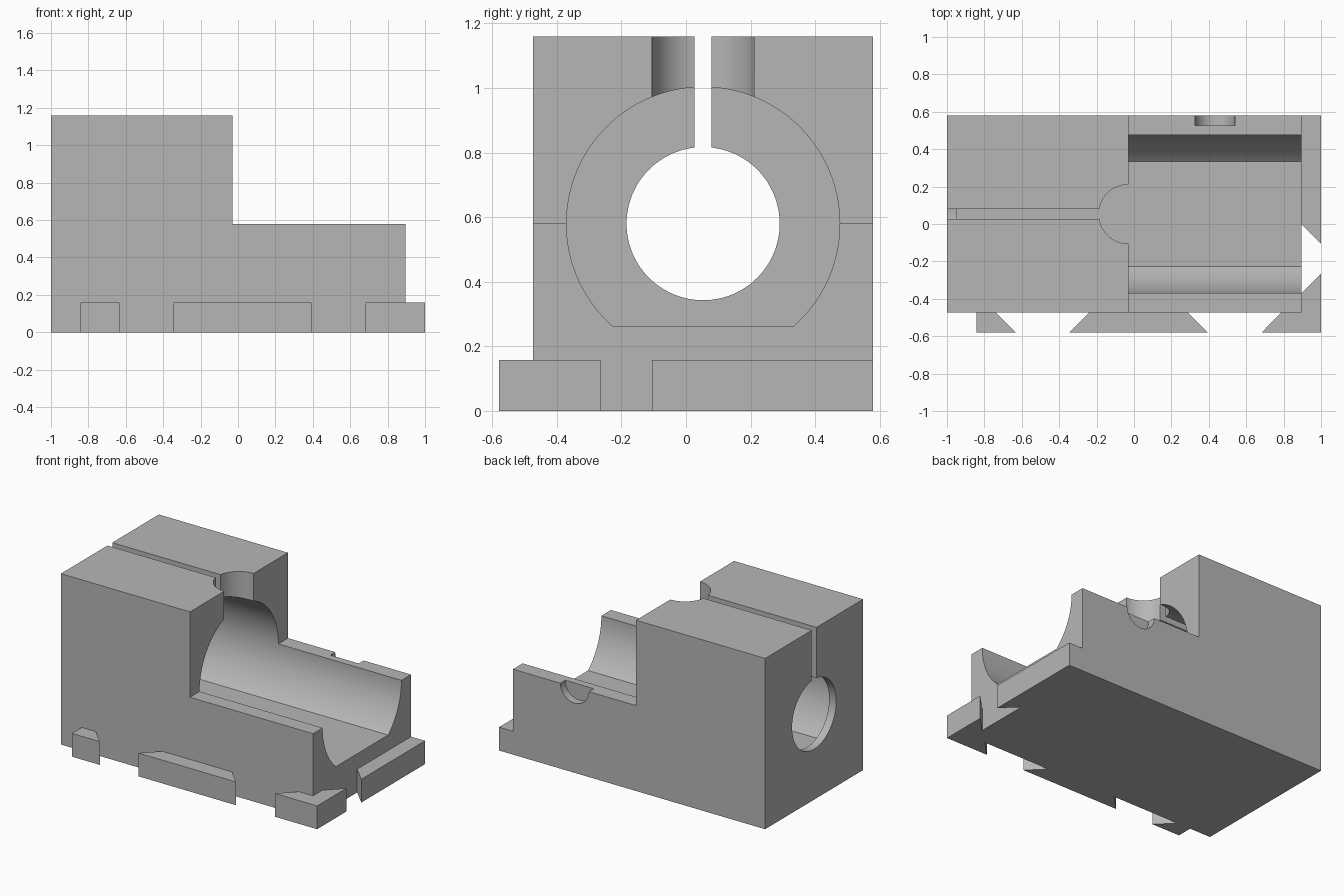
import bpy, bmesh, math
from mathutils import Vector

cube = bpy.data.objects.get("Cube")
if cube:
    bpy.data.objects.remove(cube, do_unlink=True)

grey = bpy.data.materials.new("plain grey")
grey.use_nodes = True
GREY = (0.47, 0.47, 0.47, 1)
grey.diffuse_color = GREY
grey.node_tree.nodes["Principled BSDF"].inputs["Base Color"].default_value = GREY


def prism(name, outline, axis, start, end):
    """Extrude a 2D outline along x, y or z from start to end."""
    place = {"x": lambda a, b: (start, a, b),
             "y": lambda a, b: (a, start, b),
             "z": lambda a, b: (a, b, start)}[axis]
    bm = bmesh.new()
    face = bm.faces.new([bm.verts.new(place(a, b)) for a, b in outline])
    moved = bmesh.ops.extrude_face_region(bm, geom=[face])["geom"]
    shift = Vector([end - start if c == axis else 0 for c in "xyz"])
    bmesh.ops.translate(bm, vec=shift,
                        verts=[v for v in moved if isinstance(v, bmesh.types.BMVert)])
    bmesh.ops.recalc_face_normals(bm, faces=bm.faces)
    mesh = bpy.data.meshes.new(name)
    bm.to_mesh(mesh)
    bm.free()
    mesh.materials.append(grey)
    obj = bpy.data.objects.new(name, mesh)
    bpy.context.collection.objects.link(obj)
    return obj


def arc(a, b, radius, first=0.0, last=2 * math.pi, steps=96):
    return [(a + radius * math.cos(first + (last - first) * i / steps),
             b + radius * math.sin(first + (last - first) * i / steps))
            for i in range(steps + (last - first < 6))]


def rect(a0, a1, b0, b1):
    return [(a0, b0), (a1, b0), (a1, b1), (a0, b1)]


LEFT, STEP, RIGHT = -1.0, -0.03, 0.895
FRONT, BACK = -0.473, 0.579
TOP, MID, TAB_TOP = 1.16, 0.58, 0.158
AXIS_Y, BORE, HOLE, FLAT = 0.053, 0.423, 0.237, 0.263

# Stepped housing block
housing = prism("housing", [(LEFT, 0), (RIGHT, 0), (RIGHT, MID),
                            (STEP, MID), (STEP, TOP), (LEFT, TOP)], "y", FRONT, BACK)

# Main bore: a circle closed by a flat floor
floor_angle = math.asin((FLAT - MID) / BORE)
bore = arc(AXIS_Y, MID, BORE, floor_angle, math.pi - floor_angle)
cutters = [
    prism("bore_cutter", bore, "x", LEFT + 0.053, RIGHT + 0.2),
    prism("end_hole_cutter", arc(AXIS_Y, MID, HOLE), "x", LEFT - 0.1, LEFT + 0.15),
    prism("top_slot_cutter", rect(0.027, 0.079, MID, TOP + 0.1), "x", LEFT - 0.1, STEP + 0.1),
    prism("top_port_cutter", arc(STEP, AXIS_Y, 0.158), "z", MID + 0.1, TOP + 0.1),
    prism("back_notch_cutter", arc(0.432, MID, 0.107), "y", BACK - 0.053, BACK + 0.1),
]

# Cut the housing and keep only the finished mesh
for cutter in cutters:
    mod = housing.modifiers.new(cutter.name, "BOOLEAN")
    mod.operation, mod.solver, mod.object = "DIFFERENCE", "EXACT", cutter
graph = bpy.context.evaluated_depsgraph_get()
finished = bpy.data.meshes.new_from_object(housing.evaluated_get(graph))
housing.modifiers.clear()
housing.data = finished
for cutter in cutters:
    bpy.data.objects.remove(cutter, do_unlink=True)

# Dovetail tabs along the foot of the front and the open end
EDGE = -0.579
tabs = {
    "front_end_tab": [(-0.843, EDGE), (-0.633, EDGE), (-0.738, FRONT), (-0.843, FRONT)],
    "front_middle_tab": [(-0.344, EDGE), (0.392, EDGE), (0.286, FRONT), (-0.238, FRONT)],
    "corner_tab": [(0.683, EDGE), (1, EDGE), (1, -0.265), (RIGHT, -0.37),
                   (RIGHT, FRONT), (0.788, FRONT)],
    "end_tab": [(1, -0.105), (1, BACK), (RIGHT, BACK), (RIGHT, 0)],
}
for name, outline in tabs.items():
    prism(name, outline, "z", 0, TAB_TOP)

# Smooth curved walls, keep machined edges sharp
bpy.ops.object.select_all(action="DESELECT")
housing.select_set(True)
bpy.context.view_layer.objects.active = housing
bpy.ops.object.shade_smooth_by_angle(angle=math.radians(25))
